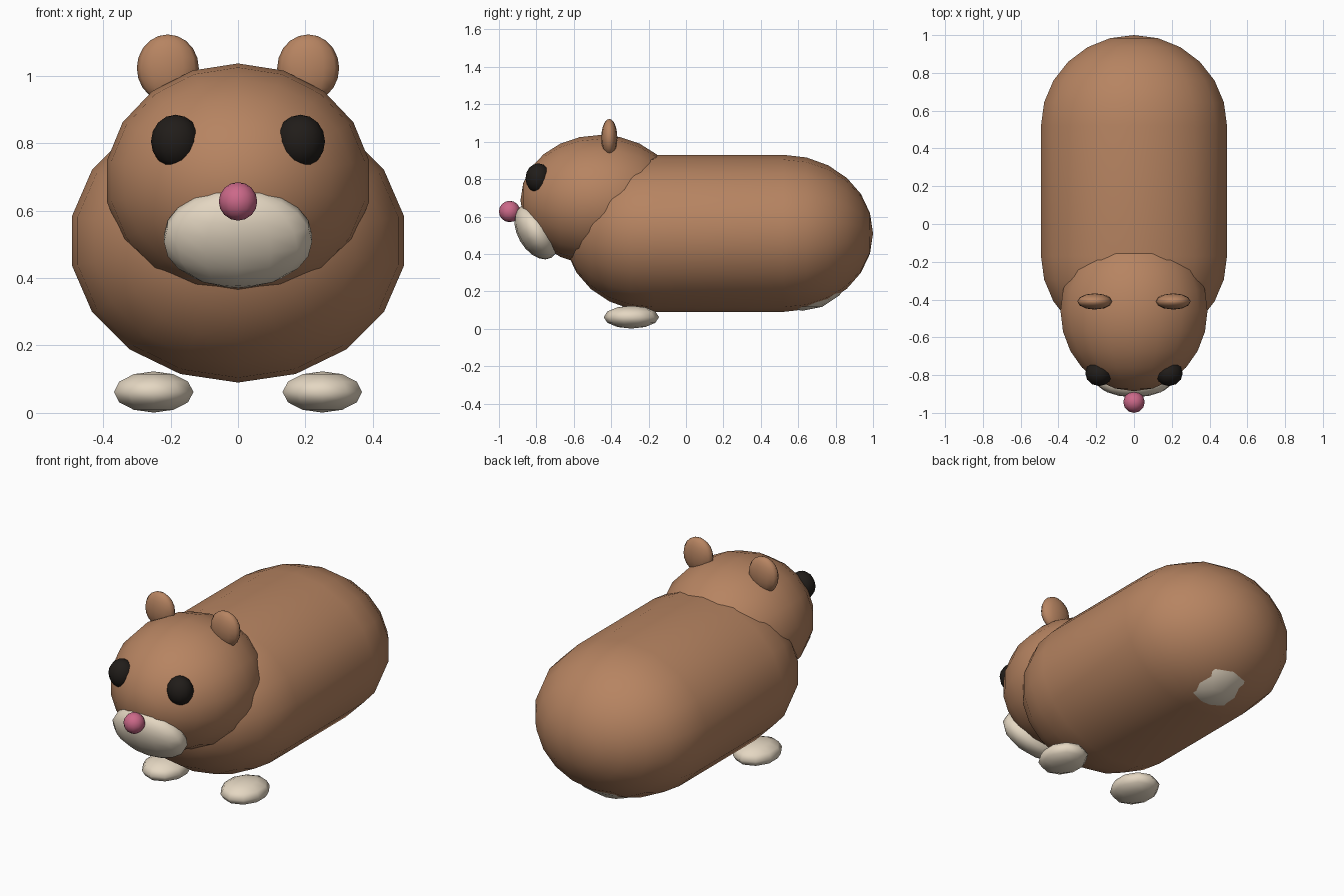
import bpy, bmesh
from math import sin, cos, pi, radians
from mathutils import Matrix, Vector

if "Cube" in bpy.data.objects:
    bpy.data.objects.remove(bpy.data.objects["Cube"])


def material(name, rgb):
    m = bpy.data.materials.new(name)
    m.diffuse_color = (*rgb, 1)
    m.use_nodes = True
    m.node_tree.nodes["Principled BSDF"].inputs["Base Color"].default_value = m.diffuse_color
    return m


BROWN = material("brown_fur", (0.47, 0.23, 0.12))
CREAM = material("cream_fur", (0.78, 0.68, 0.54))
BLACK = material("black", (0.015, 0.012, 0.01))
PINK = material("pink", (0.60, 0.14, 0.25))


def finish(bm, name, mat):
    bmesh.ops.recalc_face_normals(bm, faces=bm.faces[:])
    for f in bm.faces:
        f.smooth = True
    me = bpy.data.meshes.new(name)
    bm.to_mesh(me)
    bm.free()
    me.materials.append(mat)
    ob = bpy.data.objects.new(name, me)
    bpy.context.collection.objects.link(ob)
    return ob


def ellipsoid(name, centre, radii, mat, segs=12, rings=8, tilt=0, pole_y=False):
    bm = bmesh.new()
    bmesh.ops.create_uvsphere(bm, u_segments=segs, v_segments=rings, radius=1)
    pole = Matrix.Rotation(pi / 2 if pole_y else 0, 4, 'X')
    bm.transform(Matrix.Translation(centre) @ Matrix.Rotation(radians(tilt), 4, 'X')
                 @ Matrix.Diagonal((*radii, 1)) @ pole)
    return finish(bm, name, mat)


# body: capsule profile spun round the y axis
bm = bmesh.new()
profile = []
for end, mid in ((-1, -0.17), (1, 0.52)):
    for i in range(7):
        a = pi / 12 * (i if end < 0 else 6 - i)
        profile.append(bm.verts.new((0, mid + end * 0.48 * cos(a), sin(a))))
edges = [bm.edges.new(p) for p in zip(profile, profile[1:])]
bmesh.ops.spin(bm, geom=profile + edges, cent=(0, 0, 0), axis=(0, 1, 0),
               angle=2 * pi, steps=18, use_duplicate=False)
bmesh.ops.remove_doubles(bm, verts=bm.verts[:], dist=1e-4)
bm.transform(Matrix.Translation((0, 0, 0.51)) @ Matrix.Diagonal((0.5, 1, -0.42, 1)))
finish(bm, "body", BROWN)

# head, muzzle and nose
ellipsoid("head", (0, -0.46, 0.687), (0.395, 0.425, 0.349), BROWN, 18, 12, pole_y=True)
ellipsoid("muzzle", (0, -0.80, 0.518), (0.225, 0.10, 0.16), CREAM, 14, 10, tilt=30)
ellipsoid("nose", (0, -0.943, 0.627), (0.057, 0.057, 0.057), PINK, 12, 8)

# paired parts
for side, s in (("left", -1), ("right", 1)):
    ellipsoid(side + "_ear", (s * 0.208, -0.41, 1.022), (0.092, 0.043, 0.1), BROWN, 12, 10)
    ellipsoid(side + "_eye", (s * 0.185, -0.79, 0.805), (0.073, 0.068, 0.079), BLACK, 12, 8)
    ellipsoid(side + "_front_foot", (s * 0.25, -0.292, 0.062), (0.124, 0.148, 0.061), CREAM, 10, 6)

# tail patch just breaking the surface under the rump
ellipsoid("tail", (0, 0.622, 0.376), (0.28, 0.28, 0.28), CREAM, 12, 8)
